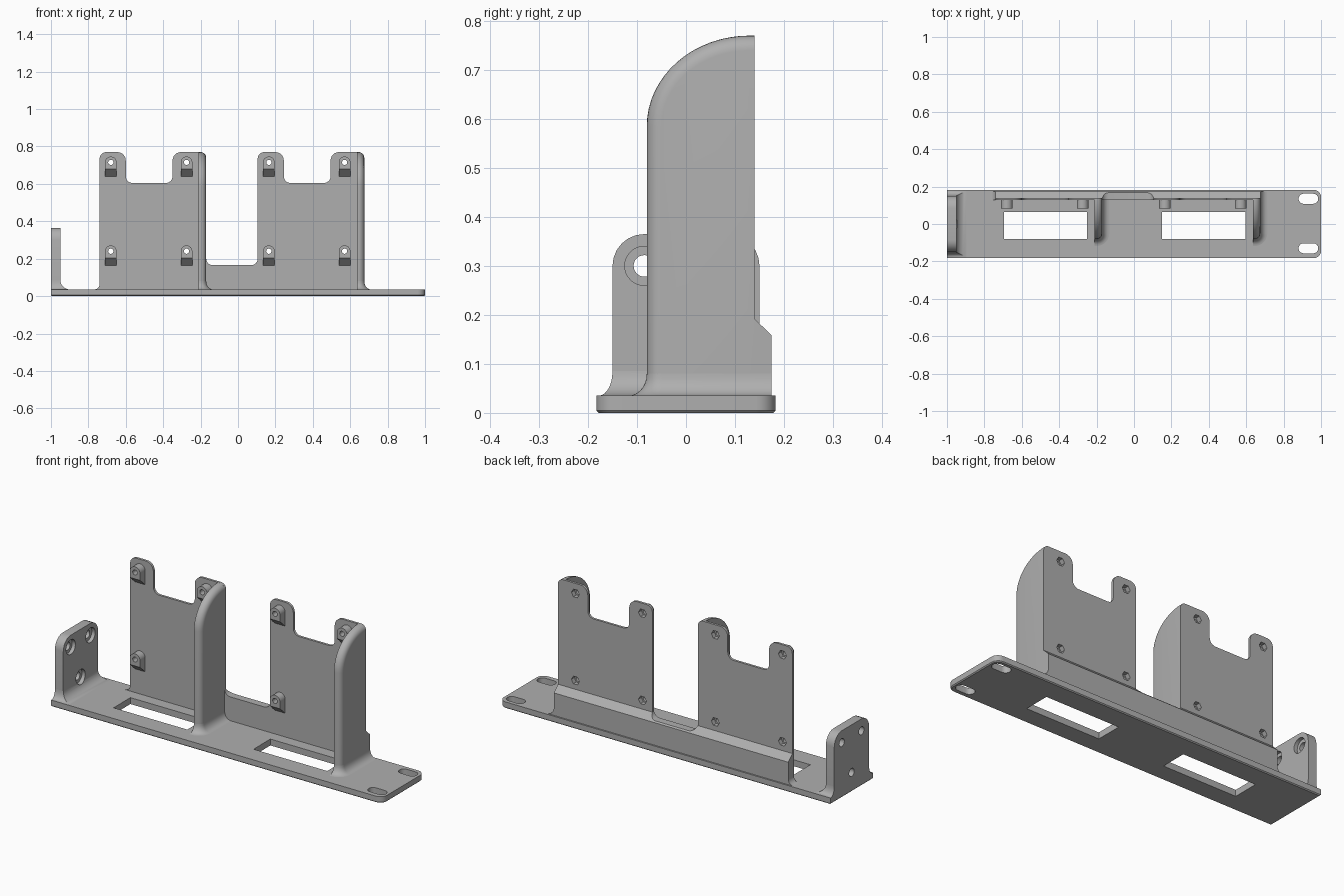
import bpy, bmesh, math
from mathutils import Vector, Matrix

if "Cube" in bpy.data.objects:
    bpy.data.objects.remove(bpy.data.objects["Cube"])

grey = bpy.data.materials.new("matte grey")
grey.use_nodes = True
grey.diffuse_color = (0.43, 0.43, 0.43, 1)
grey.node_tree.nodes["Principled BSDF"].inputs["Base Color"].default_value = grey.diffuse_color

FLOOR = 0.035      # top of the base plate
STEP = 0.845       # distance between the two holders
PLATE_Y = 0.127    # front of the upright plates
BACK_Y = 0.14
RAIL_Y = 0.175


def to_object(name, bm):
    bmesh.ops.recalc_face_normals(bm, faces=bm.faces)
    mesh = bpy.data.meshes.new(name)
    bm.to_mesh(mesh)
    bm.free()
    mesh.materials.append(grey)
    ob = bpy.data.objects.new(name, mesh)
    bpy.context.collection.objects.link(ob)
    return ob


def rounded(corners, segs=6):
    """Outline from (u, v, radius) corners, each rounded by an arc."""
    out = []
    for i, (u, v, r) in enumerate(corners):
        p = Vector((u, v))
        if r == 0:
            out.append(p)
            continue
        a = (Vector(corners[i - 1][:2]) - p).normalized()
        b = (Vector(corners[(i + 1) % len(corners)][:2]) - p).normalized()
        for k in range(segs + 1):
            t = math.pi / 2 * k / segs
            out.append(p + a * r * (1 - math.sin(t)) + b * r * (1 - math.cos(t)))
    return out


def prism_mesh(outline, axis, lo, hi):
    """Extrude a 2D outline along x, y or z."""
    place = {"x": lambda p, d: (d, p[0], p[1]),
             "y": lambda p, d: (p[0], d, p[1]),
             "z": lambda p, d: (p[0], p[1], d)}[axis]
    bm = bmesh.new()
    rings = [[bm.verts.new(place(p, d)) for p in outline] for d in (lo, hi)]
    bm.faces.new(rings[0])
    bm.faces.new(rings[1])
    n = len(outline)
    for i in range(n):
        j = (i + 1) % n
        bm.faces.new((rings[0][i], rings[0][j], rings[1][j], rings[1][i]))
    bmesh.ops.recalc_face_normals(bm, faces=bm.faces)
    return bm


def prism(name, outline, axis, lo, hi):
    return to_object(name, prism_mesh(outline, axis, lo, hi))


def circle(u, v, r, n=24):
    return [(u + r * math.cos(math.tau * k / n), v + r * math.sin(math.tau * k / n)) for k in range(n)]


def rect(u0, v0, u1, v1, r=0):
    return rounded([(u0, v0, r), (u1, v0, r), (u1, v1, r), (u0, v1, r)])


def combine(ob, tool, operation="DIFFERENCE"):
    mod = ob.modifiers.new("shape", "BOOLEAN")
    mod.operation, mod.object, mod.solver = operation, tool, "EXACT"
    bpy.context.view_layer.objects.active = ob
    bpy.ops.object.modifier_apply(modifier=mod.name)
    bpy.data.objects.remove(tool)


def foot_fillet(name, path, height, segs=7):
    """Concave skirt; path holds (x, y, flare x, flare y)."""
    section = [(-0.05, 0), (-0.05, 1)]
    for k in range(segs + 1):
        t = math.pi / 2 * k / segs
        section.append((1 - math.sin(t), 1 - math.cos(t)))
    section = section[:2] + section[2:][::-1]
    bm = bmesh.new()
    rings = [[bm.verts.new((x + fx * s, y + fy * s, FLOOR + height * h)) for s, h in section]
             for x, y, fx, fy in path]
    n = len(section)
    for a, b in zip(rings, rings[1:]):
        for i in range(n):
            bm.faces.new((a[i], a[(i + 1) % n], b[(i + 1) % n], b[i]))
    bm.faces.new(rings[0])
    bm.faces.new(rings[-1])
    return to_object(name, bm)


# Base plate with rounded right-hand corners and a fine lower chamfer
bm = prism_mesh(rounded([(-1, -0.183, 0), (1, -0.183, 0.04), (1, 0.183, 0.04), (-1, 0.183, 0)]),
                "z", 0, FLOOR)
bmesh.ops.bevel(bm, geom=[e for e in bm.edges if all(v.co.z < 0.001 for v in e.verts)],
                offset=0.005, segments=1, affect="EDGES")
base = to_object("base_plate", bm)
for x in (0, STEP):
    combine(base, prism("window_cutter", rect(x - 0.695, -0.08, x - 0.25, 0.065), "z", -0.1, 0.1))
for y in (-0.13, 0.135):
    combine(base, prism("slot_cutter", rect(0.88, y - 0.027, 0.985, y + 0.027, 0.0269), "z", -0.1, 0.1))

# Upright plates and rear rail: front outline crossed with the side profile
corners = [(-0.74, FLOOR, 0)]
for x in (0, STEP):
    if x:
        corners += [(x - 0.74, 0.165, 0.035)]
    corners += [(x - 0.74, 0.77, 0.035), (x - 0.6, 0.77, 0.045), (x - 0.6, 0.605, 0.035),
                (x - 0.35, 0.605, 0.035), (x - 0.35, 0.77, 0.045), (x - 0.17, 0.77, 0.03)]
    if not x:
        corners += [(-0.17, 0.165, 0.035)]
corners += [(STEP - 0.17, FLOOR, 0)]
plates = prism("upright_plates", rounded(corners), "y", PLATE_Y, 0.25)
side = [(0, 0), (RAIL_Y, 0), (RAIL_Y, 0.158), (BACK_Y, 0.192), (BACK_Y, 1), (0, 1)]
combine(plates, prism("side_profile", side, "x", -0.9, 0.9), "INTERSECT")

# Screw bosses with sloped undersides, through holes and hexagonal rear pockets
for x in (-0.68, -0.275, STEP - 0.68, STEP - 0.275):
    for z in (0.24, 0.715):
        r = 0.031
        bm = prism_mesh(rounded([(x - r, z - 0.08, 0), (x + r, z - 0.08, 0),
                                 (x + r, z + r, r * 0.99), (x - r, z + r, r * 0.99)]),
                        "y", 0.083, PLATE_Y + 0.005)
        for v in bm.verts:
            if v.co.y < 0.1 and v.co.z < z - 0.07:
                v.co.z += 0.045
        combine(plates, to_object("boss", bm), "UNION")
        combine(plates, prism("screw_cutter", circle(x, z, 0.014), "y", 0, 0.3))
        combine(plates, prism("nut_cutter", circle(x, z, 0.024, 6), "y", 0.115, 0.3))

# Side walls with a curved front, a rounded outer edge and a flared foot
for label, dx in (("right", 0), ("left", STEP)):
    x0, x1 = dx - 0.21, dx - 0.17
    profile = [(BACK_Y, FLOOR), (-0.08, FLOOR)]
    for k in range(17):
        t = math.pi / 2 * k / 16
        profile.append((0.13 - 0.21 * math.cos(t), 0.585 + 0.185 * math.sin(t)))
    profile.append((BACK_Y, 0.77))
    bm = prism_mesh(profile, "x", x0, x1)
    edges = [e for e in bm.edges if all(v.co.x > x1 - 0.001 for v in e.verts)
             and not all(v.co.z < FLOOR + 0.001 for v in e.verts)
             and not all(v.co.y > BACK_Y - 0.001 for v in e.verts)]
    bmesh.ops.bevel(bm, geom=edges, offset=0.03, segments=6, profile=0.5, affect="EDGES")
    to_object(label + "_side_wall", bm)
    f, r = 0.038, 0.03
    path = [(x0, -0.08, 0, -f)]
    for k in range(9):
        t = math.pi / 2 * k / 8
        s, c = math.sin(t), math.cos(t)
        path.append((x1 - r + r * s, -0.08 + r - r * c, f * s, -f * c))
    path.append((x1, RAIL_Y, f, 0))
    foot_fillet(label + "_wall_foot", path, 0.045)

foot_fillet("rail_end_foot", [(-0.74, PLATE_Y, -0.03, 0), (-0.74, RAIL_Y, -0.03, 0)], 0.03)

# End bracket with three counterbored holes
bracket = prism("end_bracket", rounded([(-0.15, FLOOR, 0), (0.15, FLOOR, 0),
                                        (0.15, 0.365, 0.065), (-0.15, 0.365, 0.065)]),
                "x", -1, -0.95)
foot = foot_fillet("bracket_foot", [(-1, -0.15, 0, -0.028), (-0.95, -0.15, 0.055, -0.028),
                                    (-0.95, 0.15, 0.055, 0.028), (-1, 0.15, 0, 0.028)], 0.05)
for y, z in ((-0.085, 0.3), (0.085, 0.3), (0, 0.105)):
    combine(bracket, prism("hole_cutter", circle(y, z, 0.022), "x", -1.1, -0.8))
    for part in (bracket, foot):
        combine(part, prism("bore_cutter", circle(y, z, 0.04, 32), "x", -0.97, -0.8))

# Smooth the curves, keep the edges sharp
bpy.ops.object.select_all(action="DESELECT")
for ob in bpy.context.collection.objects:
    if ob.type == "MESH" and grey.name in ob.data.materials:
        ob.select_set(True)
        bpy.context.view_layer.objects.active = ob
bpy.ops.object.shade_smooth_by_angle(angle=math.radians(35))
